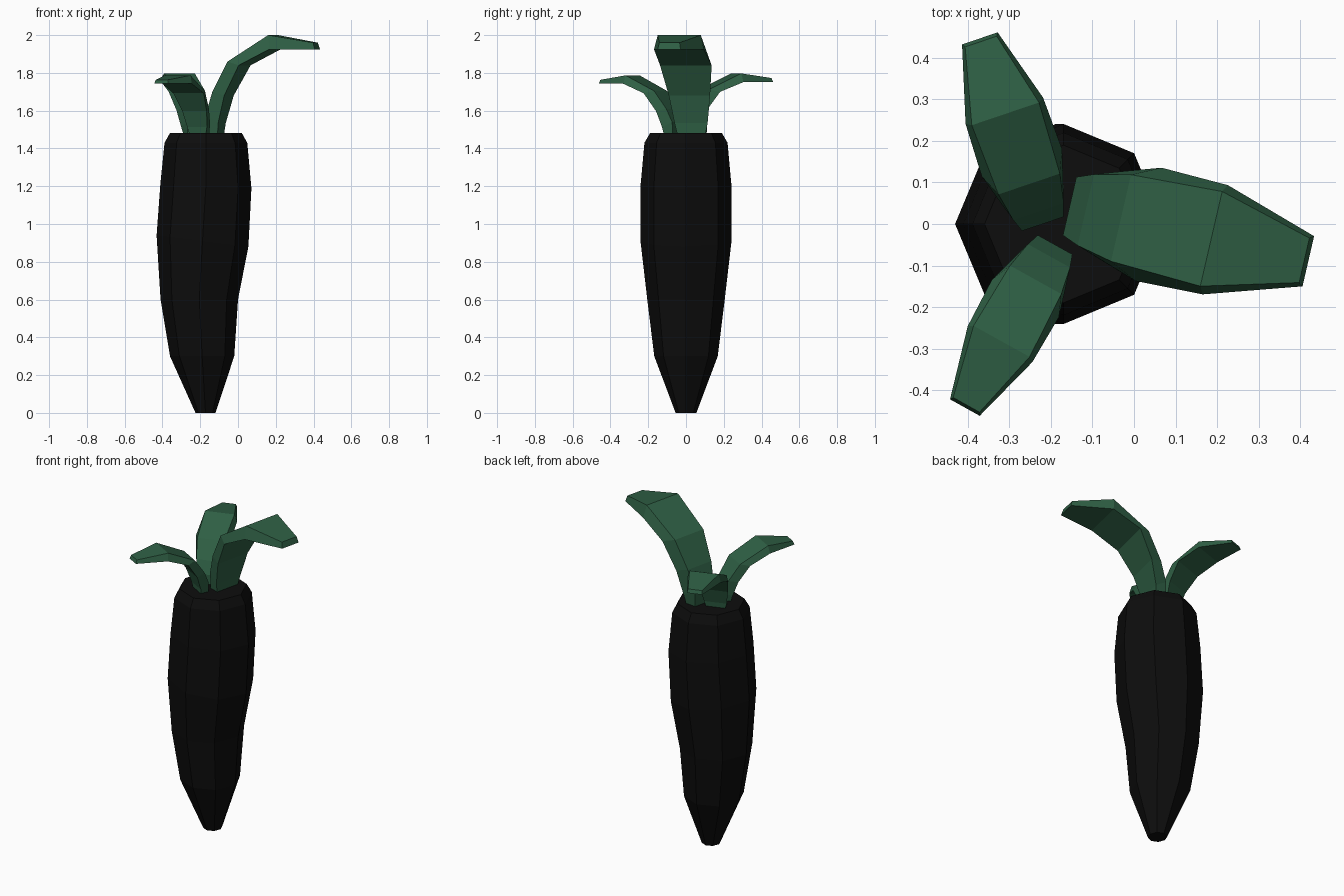
import bpy, bmesh, math

if "Cube" in bpy.data.objects:
    bpy.data.objects.remove(bpy.data.objects["Cube"])


def material(name, rgb):
    m = bpy.data.materials.new(name)
    m.diffuse_color = (*rgb, 1)
    m.use_nodes = True
    m.node_tree.nodes["Principled BSDF"].inputs["Base Color"].default_value = m.diffuse_color
    return m


def loft(name, rings, mat):
    """Skin a list of equal-sized vertex rings and cap both ends."""
    bm = bmesh.new()
    loops = [[bm.verts.new(p) for p in ring] for ring in rings]
    n = len(loops[0])
    for a, b in zip(loops, loops[1:]):
        for i in range(n):
            j = (i + 1) % n
            bm.faces.new((a[i], a[j], b[j], b[i]))
    bm.faces.new(loops[0][::-1])
    bm.faces.new(loops[-1])
    bmesh.ops.recalc_face_normals(bm, faces=bm.faces)
    me = bpy.data.meshes.new(name)
    bm.to_mesh(me)
    bm.free()
    me.materials.append(mat)
    ob = bpy.data.objects.new(name, me)
    bpy.context.collection.objects.link(ob)
    return ob


black = material("near black root", (0.004, 0.004, 0.004))
green = material("dark leaf green", (0.028, 0.115, 0.058))

# Root: eight-sided rings (centre x, half width x, half width y, z, tilt)
ROOT = [(-0.172, 0.053, 0.055, 0.0, 0),
        (-0.19, 0.17, 0.168, 0.30, 0),
        (-0.205, 0.205, 0.205, 0.60, 0),
        (-0.188, 0.243, 0.241, 0.91, -0.12),
        (-0.17, 0.241, 0.241, 1.20, -0.05),
        (-0.17, 0.219, 0.22, 1.43, 0),
        (-0.17, 0.19, 0.19, 1.482, 0)]
rings = []
for cx, rx, ry, z, tilt in ROOT:
    ring = []
    for i in range(8):
        a = i * math.pi / 4
        ring.append((cx + rx * math.cos(a), ry * math.sin(a),
                     z + tilt * rx * math.cos(a)))
    rings.append(ring)
loft("root_body", rings, black)

# Leaf sections: upper (reach, height, half width), lower (same)
LEAF = [((0.00, -0.01, 0.068), (0.065, -0.01, 0.075)),
        ((0.00, 0.10, 0.072), (0.072, 0.055, 0.09)),
        ((0.04, 0.22, 0.088), (0.11, 0.20, 0.112)),
        ((0.127, 0.38, 0.107), (0.195, 0.36, 0.140)),
        ((0.35, 0.52, 0.117), (0.36, 0.445, 0.135)),
        ((0.58, 0.48, 0.055), (0.59, 0.445, 0.062))]


def leaf(name, x, y, yaw, reach, height, width):
    c, s = math.cos(math.radians(yaw)), math.sin(math.radians(yaw))

    def point(sec, side):
        r, h, w = sec[0] * reach, sec[1] * height, sec[2] * width * side
        return (x + r * c - w * s, y + r * s + w * c, 1.48 + h)

    loft(name, [[point(u, 1), point(u, -1), point(l, -1), point(l, 1)]
                for u, l in LEAF], green)


leaf("leaf_large_right", -0.155, 0.043, -13, 1.0, 1.0, 1.0)
leaf("leaf_back", -0.22, 0.0, 108.7, 0.80, 0.61, 0.73)
leaf("leaf_front", -0.19, -0.05, 241, 0.76, 0.59, 0.66)
